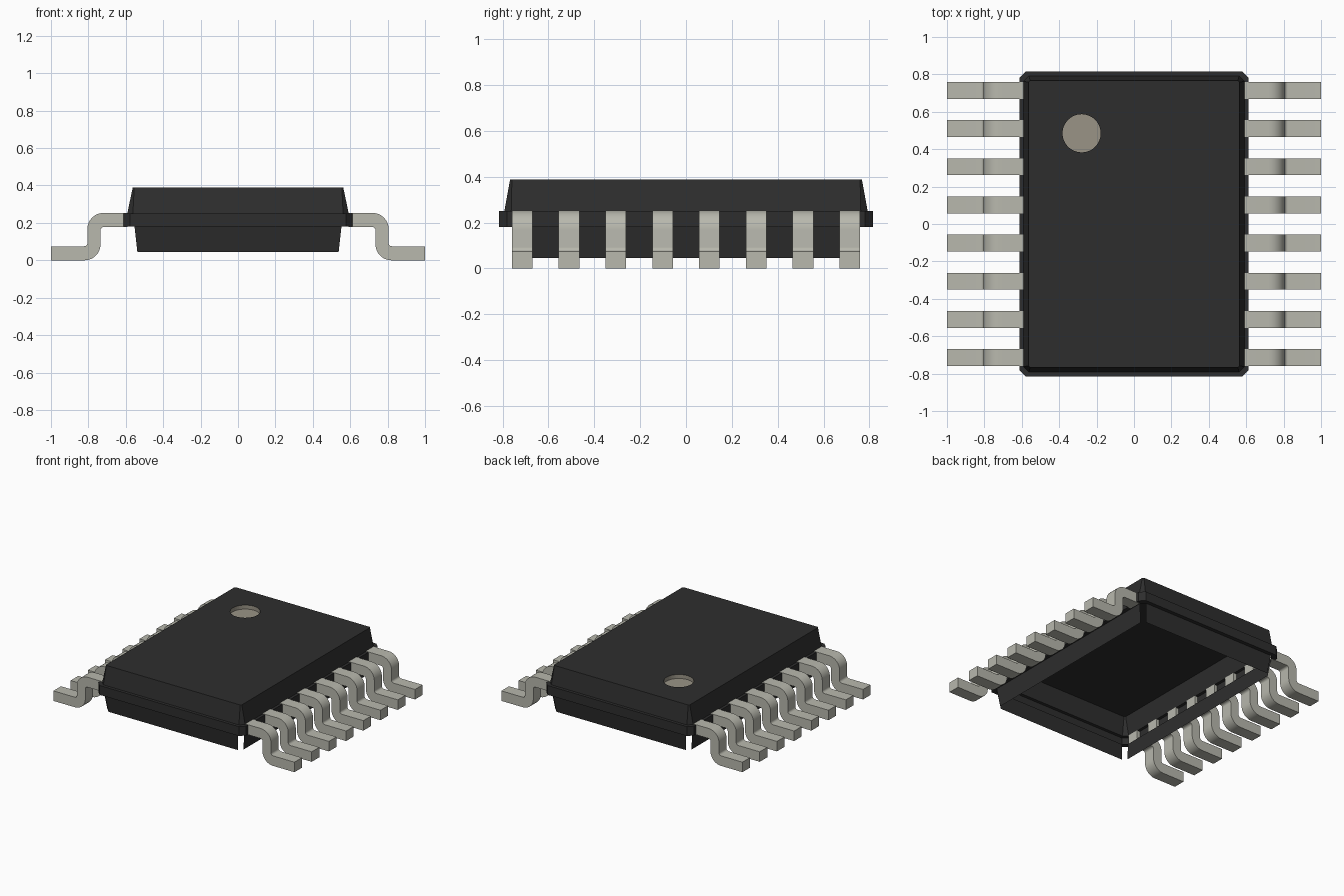
import bpy, bmesh, math
from mathutils import Vector

cube = bpy.data.objects.get("Cube")
if cube:
    bpy.data.objects.remove(cube)


def material(name, rgb):
    m = bpy.data.materials.new(name)
    m.use_nodes = True
    m.diffuse_color = (*rgb, 1)
    m.node_tree.nodes["Principled BSDF"].inputs["Base Color"].default_value = (*rgb, 1)
    return m


black = material("black plastic", (0.027, 0.027, 0.027))
metal = material("tin metal", (0.48, 0.48, 0.42))
tan = material("marker tan", (0.32, 0.295, 0.24))


def finish(bm, name, mat):
    mesh = bpy.data.meshes.new(name)
    bm.to_mesh(mesh)
    bm.free()
    mesh.materials.append(mat)
    obj = bpy.data.objects.new(name, mesh)
    bpy.context.collection.objects.link(obj)
    return obj


TOP, DOT_X, DOT_Y, DOT_R, DOT_DEPTH = 0.388, -0.28, 0.485, 0.102, 0.03


def octagon(bm, x, y, c, z):
    """Rectangle ring with cut corners, counter-clockwise from the right side."""
    pts = [(x, c - y), (x, y - c), (x - c, y), (c - x, y),
           (-x, y - c), (-x, c - y), (c - x, -y), (x - c, -y)]
    return [bm.verts.new((px, py, z)) for px, py in pts]


def circle(bm, z):
    return [bm.verts.new((DOT_X + DOT_R * math.cos(a), DOT_Y + DOT_R * math.sin(a), z))
            for a in (i * math.tau / 48 for i in range(48))]


def bridge(bm, low, high, step=1):
    n = len(low)
    for i in range(0, n, step):
        j = (i + 1) % n
        bm.faces.new((low[i], low[j], high[j], high[i]))


# Hollow body shell: top slab, protruding mid band, lower skirt open at the corners
bm = bmesh.new()
skirt_low = octagon(bm, 0.563, 0.767, 0.025, 0.045)
skirt_high = octagon(bm, 0.583, 0.787, 0.03, 0.18)
band_low = octagon(bm, 0.613, 0.815, 0.035, 0.18)
band_high = octagon(bm, 0.613, 0.815, 0.035, 0.25)
slab_low = octagon(bm, 0.592, 0.792, 0.03, 0.25)
slab_high = octagon(bm, 0.563, 0.767, 0.008, TOP)
bridge(bm, skirt_low, skirt_high, step=2)
for a, b in ((skirt_high, band_low), (band_low, band_high),
             (band_high, slab_low), (slab_low, slab_high)):
    bridge(bm, a, b)

# Top face with a round opening for the marker
rim = circle(bm, TOP)
edges = []
for ring in (slab_high, rim):
    for i, v in enumerate(ring):
        w = ring[(i + 1) % len(ring)]
        edges.append(bm.edges.get((v, w)) or bm.edges.new((v, w)))
bmesh.ops.triangle_fill(bm, edges=edges, use_beauty=True, normal=Vector((0, 0, 1)))
for f in bm.faces:
    if all(abs(v.co.z - TOP) < 1e-5 for v in f.verts) and f.normal.z < 0:
        f.normal_flip()
finish(bm, "body_shell", black)

# Recessed round marker
bm = bmesh.new()
floor, wall = circle(bm, TOP - DOT_DEPTH), circle(bm, TOP)
bm.faces.new(floor)
bridge(bm, wall, floor)
finish(bm, "orientation_marker", tan)


def arc(cx, cz, r, start, end, n=8):
    return [(cx + r * math.cos(math.radians(start + (end - start) * i / n)),
             cz + r * math.sin(math.radians(start + (end - start) * i / n)))
            for i in range(n + 1)]


# Gull-wing lead profile in x, z: over the top to the toe, back along the underside
profile = ([(0.59, 0.253)] + arc(0.72, 0.168, 0.085, 90, 0) + arc(0.823, 0.093, 0.018, 180, 270)
           + [(1.0, 0.075), (1.0, 0)] + arc(0.82, 0.085, 0.085, 270, 180)
           + arc(0.717, 0.16, 0.018, 0, 90) + [(0.59, 0.178)])


def lead(name, side, y):
    bm = bmesh.new()
    near, far = ([bm.verts.new((side * x, y + dy, z)) for x, z in profile]
                 for dy in (-0.045, 0.045))
    bm.faces.new(near)
    bm.faces.new(far[::-1])
    bridge(bm, near, far)
    bmesh.ops.recalc_face_normals(bm, faces=bm.faces)
    obj = finish(bm, name, metal)
    bpy.ops.object.select_all(action='DESELECT')
    obj.select_set(True)
    bpy.context.view_layer.objects.active = obj
    bpy.ops.object.shade_smooth_by_angle(angle=math.radians(30))


# Eight leads along each long side
for side, label in ((1, "left"), (-1, "right")):
    for i in range(8):
        lead(f"{label}_lead_{i + 1}", side, (i - 3.5) * 0.204)
